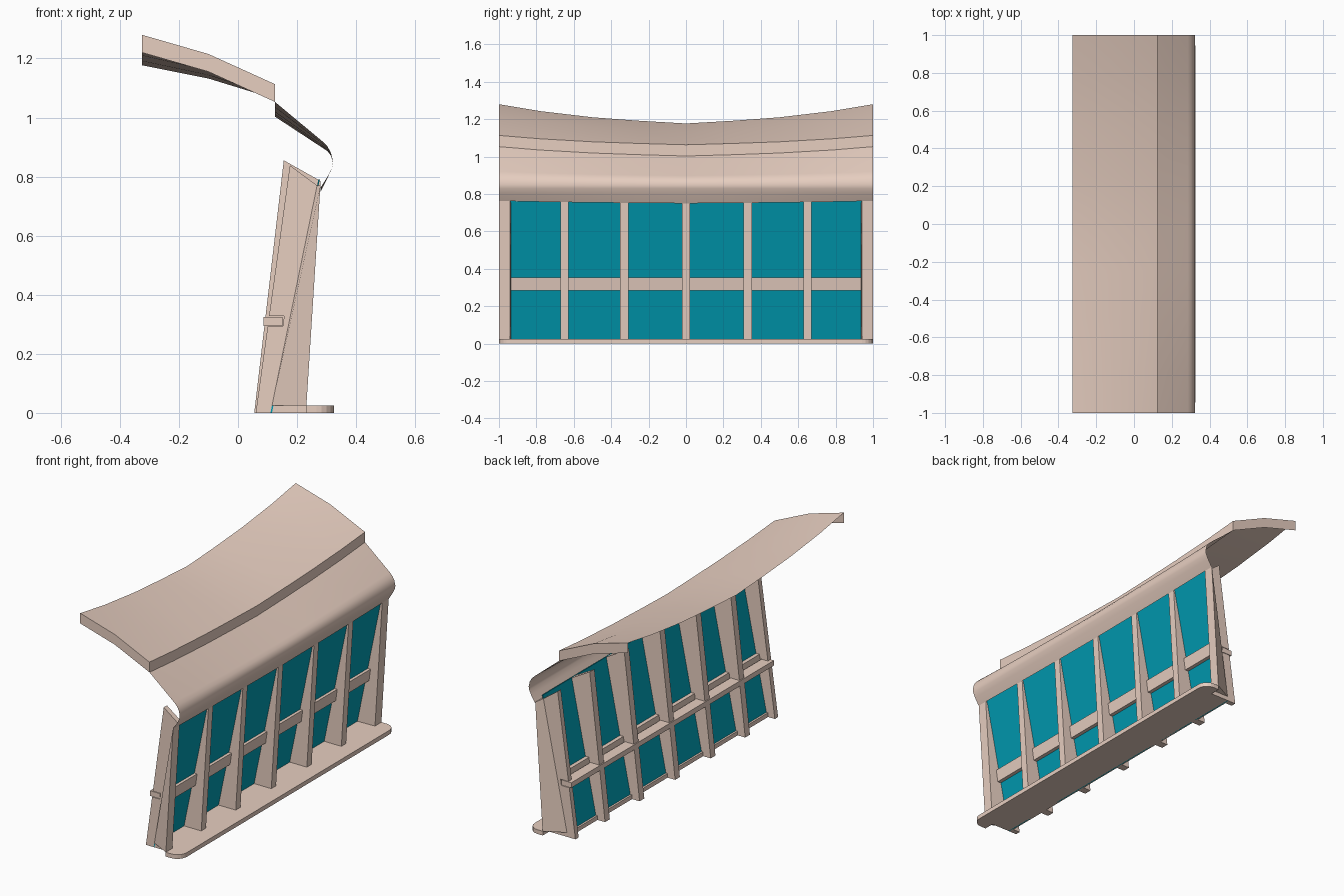
import bpy, bmesh, math

if "Cube" in bpy.data.objects:
    bpy.data.objects.remove(bpy.data.objects["Cube"])

def mat(name, c):
    m = bpy.data.materials.new(name)
    m.diffuse_color = (*c, 1)
    m.use_nodes = True
    m.node_tree.nodes["Principled BSDF"].inputs["Base Color"].default_value = m.diffuse_color
    return m

TAN = mat("warm_beige", (0.80, 0.62, 0.53))
TEAL = mat("teal_glass", (0.0, 0.335, 0.45))

def finish(name, bm, m, normals=True):
    if normals:
        bmesh.ops.recalc_face_normals(bm, faces=bm.faces)
    me = bpy.data.meshes.new(name)
    bm.to_mesh(me)
    bm.free()
    me.materials.append(m)
    ob = bpy.data.objects.new(name, me)
    bpy.context.collection.objects.link(ob)
    return ob

def extrude(name, pts, vec, m=TAN):
    """Closed 3D outline extruded along a vector."""
    bm = bmesh.new()
    f = bm.faces.new([bm.verts.new(p) for p in pts])
    r = bmesh.ops.extrude_face_region(bm, geom=[f])
    vs = [v for v in r["geom"] if isinstance(v, bmesh.types.BMVert)]
    bmesh.ops.translate(bm, verts=vs, vec=vec)
    return finish(name, bm, m)

def extrude_y(name, prof, y0, y1, m=TAN):
    return extrude(name, [(x, y0, z) for x, z in prof], (0, y1 - y0, 0), m)

def box(name, x0, x1, y0, y1, z0, z1):
    return extrude_y(name, [(x0, z0), (x1, z0), (x1, z1), (x0, z1)], y0, y1)

def glass_x(z):
    return 0.11 + z * 0.205

def fin_x(z):
    return 0.06 + z * 0.138

def front_x(z):
    return 0.23 + z * 0.0637

# sag of the roof along its length: (y, fraction of full drop)
half = [(0, 1.0), (0.25, 0.86), (0.5, 0.68), (0.78, 0.36), (1, 0.0)]
SAG = [(-y, s) for y, s in reversed(half[1:])] + half

def sheet(bm, prof):
    """Profile points (x, z at the ends, drop in the middle) lofted along y."""
    rows = [[bm.verts.new((x, y, z - d * s)) for x, z, d in prof] for y, s in SAG]
    for a, b in zip(rows, rows[1:]):
        for i in range(len(prof) - 1):
            bm.faces.new((a[i], a[i + 1], b[i + 1], b[i]))
    return rows

# upper canopy with a turned-down front lip and end lips
LIP = 0.06
roof = [(-0.325, 1.28, 0.103), (-0.10, 1.215, 0.083), (0.125, 1.113, 0.05)]
bm = bmesh.new()
rows = sheet(bm, roof + [(0.125, 1.113 - LIP, 0.05)])
for r, flip in ((rows[0], False), (rows[-1], True)):
    low = [bm.verts.new((v.co.x, v.co.y, v.co.z - LIP)) for v in r[:2]] + [r[3]]
    for i in range(2):
        q = [low[i], low[i + 1], r[i + 1], r[i]]
        bm.faces.new(q[::-1] if flip else q)
canopy = finish("upper_canopy", bm, TAN, False)

# curved awning below it
awning = [(0.125, 1.053, 0.05), (0.285, 0.92, 0.022), (0.303, 0.902, 0.016),
          (0.315, 0.88, 0.01), (0.322, 0.85, 0.004), (0.318, 0.83, 0.0),
          (0.306, 0.805, 0.004), (0.28, 0.763, 0.013)]
bm = bmesh.new()
sheet(bm, awning)
lower = finish("curved_awning", bm, TAN, False)
for ob in (canopy, lower):
    bpy.ops.object.select_all(action='DESELECT')
    ob.select_set(True)
    bpy.context.view_layer.objects.active = ob
    bpy.ops.object.shade_smooth_by_angle(angle=math.radians(30))

# deep inner posts
CENTRES = [-0.65, -0.33, 0, 0.33, 0.65]
for i, c in enumerate(CENTRES):
    extrude_y(f"inner_post_{i}", [(0.055, 0), (0.23, 0), (0.28, 0.785), (0.155, 0.855)],
              c - 0.022, c + 0.022)

E = 0.94
for s, side in ((-1, "near"), (1, "far")):
    # splayed end post: wide at the front, narrowing back to the glass
    bm = bmesh.new()
    rings = []
    for z in (0.025, 0.77):
        rings.append([bm.verts.new(p) for p in (
            (front_x(z), s * 1.0, z), (front_x(z), s * E, z),
            (glass_x(z), s * (E - 0.004), z), (glass_x(z), s * E, z))])
    a, b = rings
    bm.faces.new(a)
    bm.faces.new(b)
    for i in range(4):
        j = (i + 1) % 4
        bm.faces.new((a[i], a[j], b[j], b[i]))
    finish(f"end_post_{side}", bm, TAN)
    # end mullion behind the glass, split at the shelf
    y0, y1 = sorted((s * (E - 0.03), s * E))
    for part, z0, z1 in (("lower", 0.0, 0.292), ("upper", 0.328, 0.838)):
        top = 0.77 if part == "upper" else z1
        extrude_y(f"end_mullion_{part}_{side}",
                  [(fin_x(z0), z0), (glass_x(z0), z0), (glass_x(top), top), (fin_x(z1), z1)],
                  y0, y1)

# glass bays with front rails
EDGES = [-E] + CENTRES + [E]
for i, (a, b) in enumerate(zip(EDGES, EDGES[1:])):
    g = [(glass_x(0), 0), (glass_x(0) + 0.005, 0),
         (glass_x(0.79) + 0.005, 0.79), (glass_x(0.79), 0.79)]
    extrude_y(f"glass_panel_{i}", g, a, b, TEAL)
    extrude_y(f"middle_rail_{i}", [(0.15, 0.283), (0.195, 0.283), (0.205, 0.353), (0.16, 0.353)], a, b)
box("middle_shelf", 0.087, 0.15, -E, E, 0.295, 0.325)

# floor strip between the glass and the base plate
box("floor_strip", 0.104, 0.235, -E, E, 0, 0.025)

# base plate with rounded front corners
R = 0.06
pts = [(0.23, -1, 0)]
for cy, start in ((-1 + R, -90), (1 - R, 0)):
    for k in range(6):
        t = math.radians(start + 18 * k)
        pts.append((0.325 - R + R * math.cos(t), cy + R * math.sin(t), 0))
pts.append((0.23, 1, 0))
extrude("base_plate", pts, (0, 0, 0.025))
